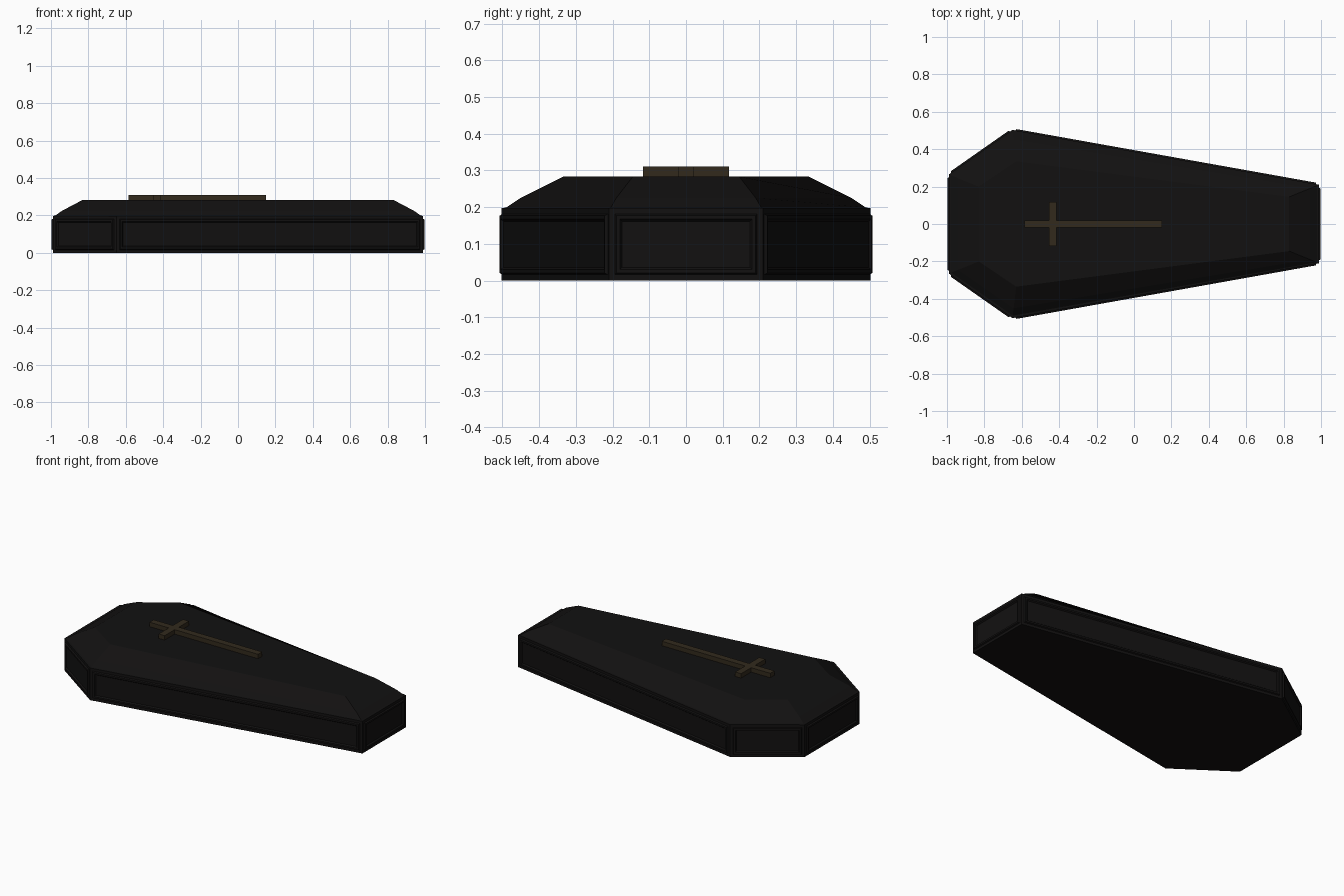
import bpy, bmesh

if "Cube" in bpy.data.objects:
    bpy.data.objects.remove(bpy.data.objects["Cube"])

def material(name, rgb):
    m = bpy.data.materials.new(name)
    m.diffuse_color = (*rgb, 1)
    m.use_nodes = True
    m.node_tree.nodes["Principled BSDF"].inputs["Base Color"].default_value = m.diffuse_color
    return m

black = material("black_wood", (0.006, 0.0055, 0.0055))
brown = material("aged_brass", (0.032, 0.023, 0.012))

def finish(bm, name, mat):
    bmesh.ops.recalc_face_normals(bm, faces=bm.faces)
    me = bpy.data.meshes.new(name)
    bm.to_mesh(me)
    bm.free()
    me.materials.append(mat)
    ob = bpy.data.objects.new(name, me)
    bpy.context.collection.objects.link(ob)
    return ob

def mirrored(half):
    """Close a half outline by mirroring it across y = 0."""
    return half + [(x, -y) for x, y in reversed(half)]

def loft(rings, bottom, top):
    """Join (outline, z) rings with side faces and optional caps."""
    bm = bmesh.new()
    rows = [[bm.verts.new((x, y, z)) for x, y in pts] for pts, z in rings]
    sides = []
    for a, b in zip(rows, rows[1:]):
        n = len(a)
        for i in range(n):
            j = (i + 1) % n
            sides.append(bm.faces.new((a[i], a[j], b[j], b[i])))
    if bottom:
        bm.faces.new(rows[0])
    if top:
        bm.faces.new(rows[-1])
    bmesh.ops.recalc_face_normals(bm, faces=bm.faces)
    return bm, sides

outer_half = [(-0.99, 0.265), (-0.65, 0.503), (0.99, 0.21)]
top_half = [(-0.83, 0.20), (-0.63, 0.335), (0.83, 0.145)]

def between(t):
    return mirrored([(a[0] + (b[0] - a[0]) * t, a[1] + (b[1] - a[1]) * t)
                     for a, b in zip(outer_half, top_half)])

# Base with a raised moulding frame on each of the six sides
bm, sides = loft([(between(0), 0), (between(0), 0.197)], True, False)
for thick, depth in ((0.016, 0), (0.004, 0.008), (0.010, 0), (0.006, -0.008)):
    bmesh.ops.inset_individual(bm, faces=sides, thickness=thick, depth=depth,
                               use_even_offset=True)
finish(bm, "coffin_base", black)

# Lid: narrow flat lip, sloping sides and flat top
bm, _ = loft([(between(0), 0.197), (between(0.08), 0.199),
              (between(0.31), 0.225), (between(1), 0.283)], False, True)
finish(bm, "coffin_lid", black)

# Cross lying on the lid
cross_half = [(-0.585, 0.02), (-0.455, 0.02), (-0.455, 0.117),
              (-0.415, 0.117), (-0.415, 0.02), (0.15, 0.02)]
cross = mirrored(cross_half)
bm, _ = loft([(cross, 0.282), (cross, 0.31)], True, True)
finish(bm, "lid_cross", brown)
